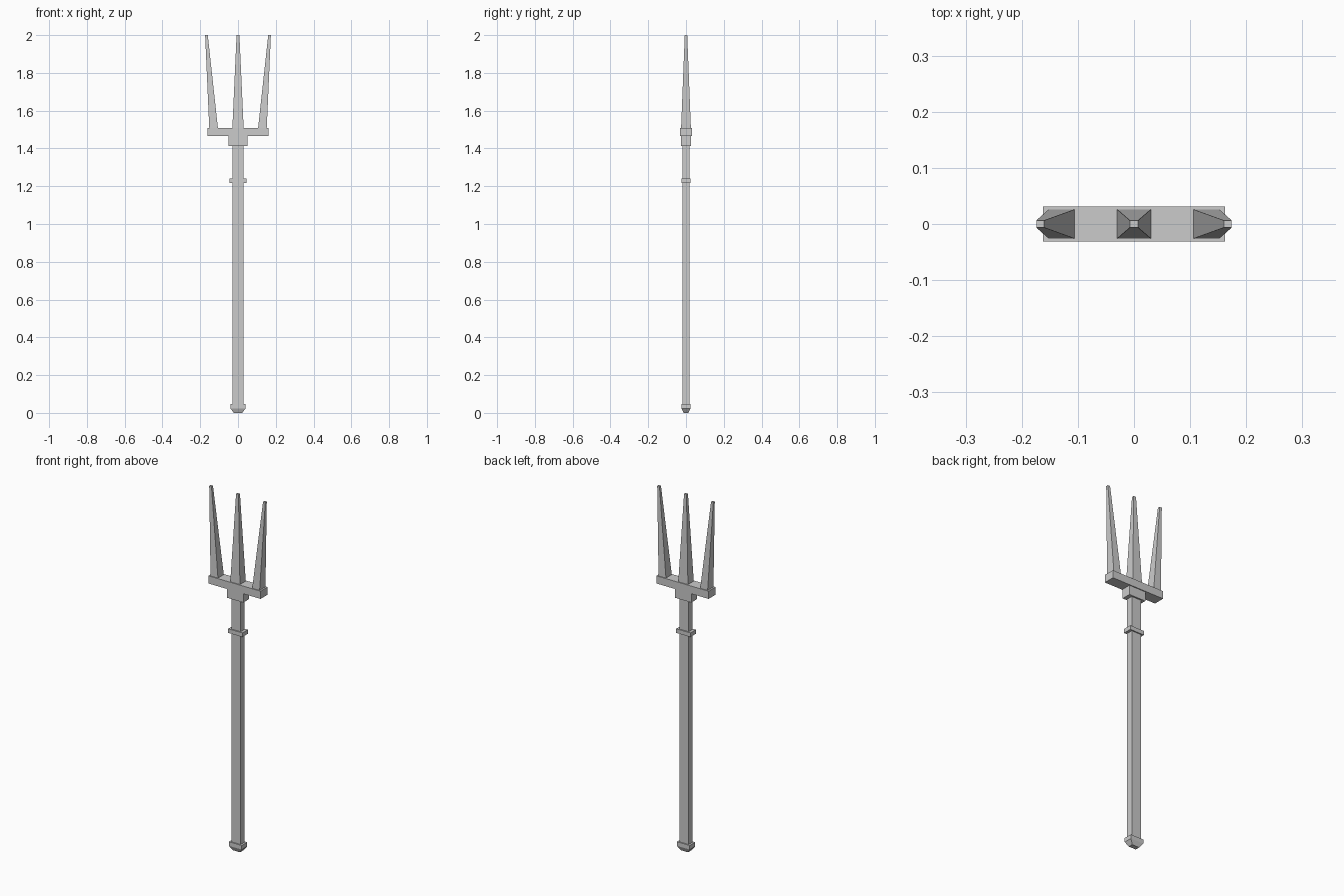
import bpy, bmesh

if "Cube" in bpy.data.objects:
    bpy.data.objects.remove(bpy.data.objects["Cube"])


def loft(name, sections):
    """Rectangular sections (z, x_min, x_max, half_depth) skinned into a closed solid."""
    bm = bmesh.new()
    rings = [[bm.verts.new(p) for p in ((x0, -d, z), (x1, -d, z), (x1, d, z), (x0, d, z))]
             for z, x0, x1, d in sections]
    for low, high in zip(rings, rings[1:]):
        for i in range(4):
            j = (i + 1) % 4
            bm.faces.new((low[i], low[j], high[j], high[i]))
    bm.faces.new(rings[0][::-1])
    bm.faces.new(rings[-1])
    bmesh.ops.recalc_face_normals(bm, faces=bm.faces)
    mesh = bpy.data.meshes.new(name)
    bm.to_mesh(mesh)
    bm.free()
    obj = bpy.data.objects.new(name, mesh)
    bpy.context.collection.objects.link(obj)
    return obj


def block(name, z0, z1, half_width, half_depth):
    return loft(name, [(z, -half_width, half_width, half_depth) for z in (z0, z1)])


# Handle: shaft, collar and tapered end cap
block("shaft", 0.03, 1.43, 0.029, 0.0175)
block("shaft_collar", 1.217, 1.24, 0.044, 0.024)
loft("end_cap", [(0.0, -0.022, 0.022, 0.013),
                 (0.024, -0.04, 0.04, 0.024),
                 (0.047, -0.04, 0.04, 0.024)])

# Head: socket and crossbar
block("head_socket", 1.413, 1.467, 0.051, 0.026)
block("crossbar", 1.465, 1.508, 0.162, 0.031)

# Tapered prongs, the outer pair splayed outwards
loft("centre_prong", [(1.505, -0.03, 0.03, 0.026), (2.0, -0.0075, 0.0075, 0.0065)])
for side, label in ((-1, "left"), (1, "right")):
    base = sorted((side * 0.106, side * 0.152))
    tip = sorted((side * 0.160, side * 0.174))
    loft(label + "_prong", [(1.505, *base, 0.026), (2.0, *tip, 0.0065)])
